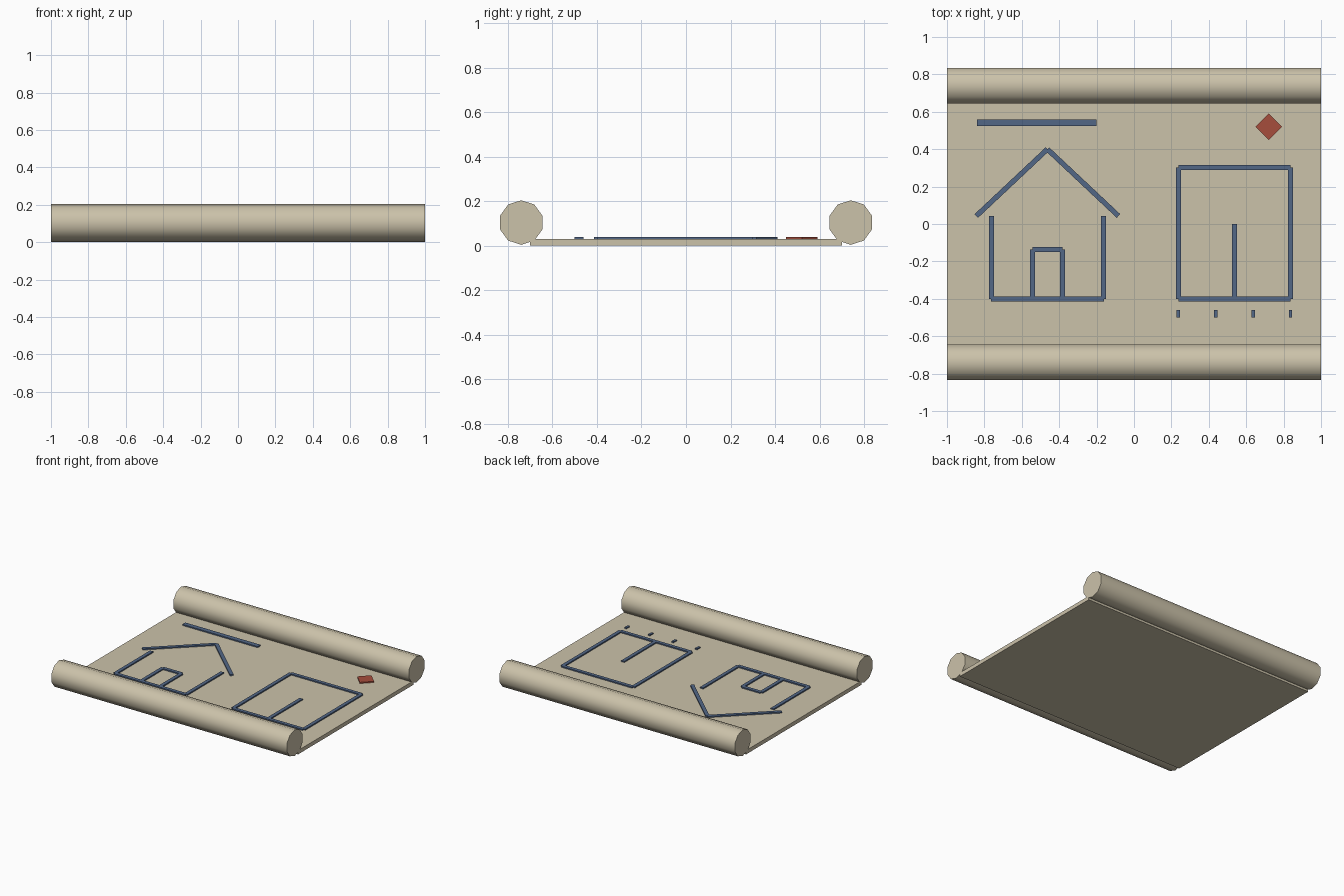
import bpy, math
from mathutils import Matrix

if "Cube" in bpy.data.objects:
    bpy.data.objects.remove(bpy.data.objects["Cube"])


def material(name, rgb):
    m = bpy.data.materials.new(name)
    m.diffuse_color = (*rgb, 1)
    m.use_nodes = True
    m.node_tree.nodes["Principled BSDF"].inputs["Base Color"].default_value = m.diffuse_color
    return m


PAPER = material("parchment", (0.60, 0.54, 0.40))
INK = material("blue ink", (0.085, 0.135, 0.24))
SEAL = material("red seal", (0.38, 0.075, 0.045))

SHEET_TOP = 0.03
PLATE = 0.009          # thickness of drawn marks


def box(name, centre, size, mat, turn=0.0):
    bpy.ops.mesh.primitive_cube_add(size=1)
    ob = bpy.context.object
    ob.name = name
    ob.data.transform(Matrix.LocRotScale(None, None, size))
    ob.location = centre
    ob.rotation_euler.z = turn
    ob.data.materials.append(mat)
    return ob


def stroke(name, a, b, width=0.027):
    """Thin ink plate from point a to point b on the sheet."""
    dx, dy = b[0] - a[0], b[1] - a[1]
    centre = ((a[0] + b[0]) / 2, (a[1] + b[1]) / 2, SHEET_TOP + PLATE / 2)
    return box(name, centre, (math.hypot(dx, dy), width, PLATE), INK, math.atan2(dy, dx))


# Flat sheet
box("sheet", (0, 0, SHEET_TOP / 2), (2, 1.4, SHEET_TOP), PAPER)

# Rolled ends: ten-sided cylinders lying along x, flat side up
for name, side in (("front_roll", -1), ("back_roll", 1)):
    bpy.ops.mesh.primitive_cylinder_add(vertices=10, radius=0.1, depth=2)
    roll = bpy.context.object
    roll.name = name
    roll.data.transform(Matrix.Rotation(math.pi / 2, 4, 'Y') @ Matrix.Rotation(math.pi / 2, 4, 'Z'))
    roll.location = (0, side * 0.74, 0.104)
    roll.data.materials.append(PAPER)
    bpy.ops.object.shade_smooth_by_angle(angle=math.radians(45))

# Title bar
stroke("title_bar", (-0.84, 0.542), (-0.20, 0.542), 0.036)

# House drawing, mirrored about its middle
MID, BASE = -0.463, -0.40
stroke("house_base", (MID - 0.302, BASE), (MID + 0.302, BASE))
stroke("door_top", (MID - 0.08, -0.137), (MID + 0.08, -0.137))
for label, s in (("left", -1), ("right", 1)):
    stroke(label + "_house_wall", (MID + s * 0.30, BASE), (MID + s * 0.30, 0.043))
    stroke(label + "_door_post", (MID + s * 0.08, BASE), (MID + s * 0.08, -0.137))
    stroke(label + "_roof", (MID, 0.40), (MID + s * 0.38, 0.043))

# Floor plan drawing
X0, X1, TOP = 0.237, 0.837, 0.302
for i, y in enumerate((BASE, TOP)):
    stroke(f"plan_cross_wall_{i + 1}", (X0, y), (X1, y))
for i, x in enumerate((X0, X1)):
    stroke(f"plan_side_wall_{i + 1}", (x, BASE), (x, TOP))
stroke("plan_partition", (0.537, BASE), (0.537, 0.0))

# Scale ticks under the plan
for i in range(4):
    x = X0 + 0.2 * i
    stroke(f"scale_tick_{i + 1}", (x, -0.46), (x, -0.50), 0.018)

# Diamond seal
box("seal", (0.72, 0.52, SHEET_TOP + PLATE / 2), (0.1, 0.1, PLATE), SEAL, math.pi / 4)
